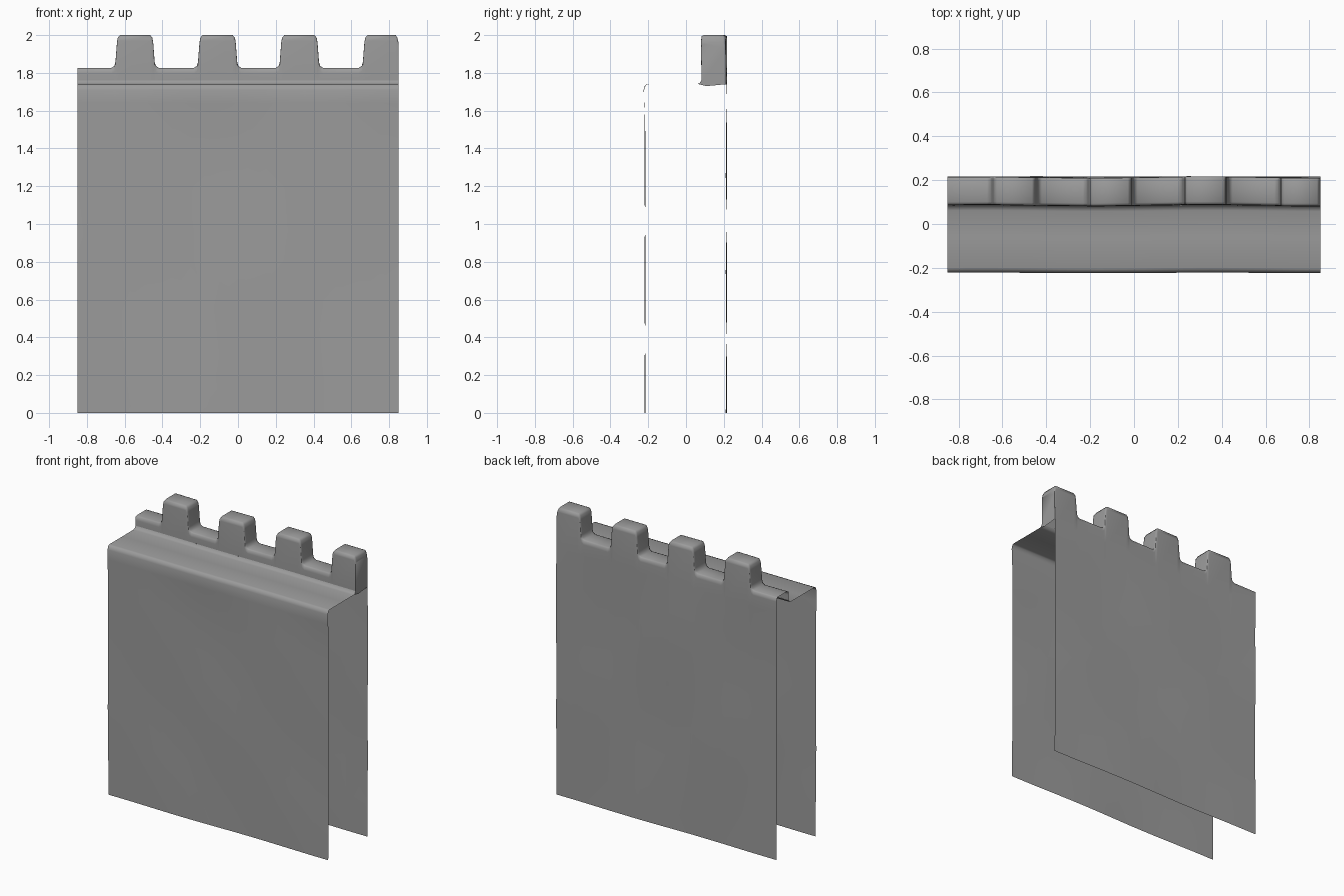
import bpy, bmesh
from math import sin

if "Cube" in bpy.data.objects:
    bpy.data.objects.remove(bpy.data.objects["Cube"])

HALF = 0.85                       # half the wall length
FRONT, INNER, BACK = -0.217, 0.084, 0.214
WALK, SILL, TOP = 1.74, 1.827, 2.0

stone = bpy.data.materials.new("dark_grey_stone")
stone.diffuse_color = (0.33, 0.33, 0.33, 1)
stone.use_nodes = True
stone.node_tree.nodes["Principled BSDF"].inputs["Base Color"].default_value = stone.diffuse_color


def make_object(name, bm):
    bmesh.ops.remove_doubles(bm, verts=bm.verts, dist=0.0005)
    for v in bm.verts:            # slight unevenness of the masonry
        v.co.y += 0.004 * sin(6 * v.co.x + 1.5 * v.co.z) * sin(5 * v.co.z + 1.2)
    bmesh.ops.recalc_face_normals(bm, faces=bm.faces)
    mesh = bpy.data.meshes.new(name)
    bm.to_mesh(mesh)
    bm.free()
    mesh.materials.append(stone)
    obj = bpy.data.objects.new(name, mesh)
    bpy.context.collection.objects.link(obj)
    bpy.ops.object.select_all(action='DESELECT')
    obj.select_set(True)
    bpy.context.view_layer.objects.active = obj
    bpy.ops.object.shade_smooth_by_angle(angle=1.2)
    return obj


def loft(bm, rows):
    """Quads between consecutive rows of points."""
    verts = [[bm.verts.new(p) for p in r] for r in rows]
    for a, b in zip(verts, verts[1:]):
        for i in range(len(a) - 1):
            bm.faces.new((a[i], a[i + 1], b[i + 1], b[i]))


# Front wall sheet and walkway, swept along x (open ends and underside)
bm = bmesh.new()
section = [(FRONT, 0.2 * i) for i in range(8)]
section += [(FRONT - 0.002, 1.55), (FRONT - 0.004, 1.64), (FRONT - 0.006, 1.71),
            (FRONT + 0.002, 1.735), (FRONT + 0.016, WALK), (-0.06, WALK), (0.06, WALK),
            (INNER - 0.008, WALK + 0.006), (INNER, WALK + 0.02)]
loft(bm, [[(HALF - 0.1 * i, y, z) for y, z in section] for i in range(18)])
make_object("front_wall_and_walkway", bm)

# Crenellated outline: flared foot, slight taper, rounded top corners
flank = [(-0.125, SILL), (-0.110, SILL + 0.01), (-0.104, SILL + 0.03), (-0.096, 1.96),
         (-0.092, 1.985), (-0.080, TOP)]
outline = [(-HALF, SILL)]
for cx in (-0.545, -0.108, 0.325):
    outline += [(cx + x, z) for x, z in flank]
    outline += [(cx - x, z) for x, z in reversed(flank)]
outline += [(0.765 + x, z) for x, z in flank]
outline += [(0.835, TOP), (0.844, 1.985), (HALF, 1.96)]


def row(y, drop=0.0):
    """Crenellated outline at depth y, lowered by drop."""
    return [(x, y, z - drop) for x, z in outline]


def level(y, z):
    """Straight horizontal row at depth y."""
    return [(x, y, z) for x, _ in outline]


# Parapet: inner face, rounded top surface, full-height back wall
bm = bmesh.new()
loft(bm, [level(INNER, WALK + 0.02), row(INNER, 0.03), row(INNER + 0.002, 0.006),
          row(INNER + 0.014), row(BACK - 0.014), row(BACK - 0.002, 0.006),
          row(BACK, 0.03)] + [level(BACK, z) for z in
                              (1.72, 1.5, 1.25, 1.0, 0.75, 0.5, 0.25, 0)])
# Closed right end of the last merlon
end = [(0.07, WALK), (0.11, 1.73), (BACK, WALK), (BACK, 1.93), (BACK - 0.002, 1.954),
       (BACK - 0.014, 1.96), (INNER + 0.014, 1.96), (INNER + 0.002, 1.954),
       (INNER, 1.93), (INNER, 1.76)]
bm.faces.new([bm.verts.new((HALF, y, z)) for y, z in end])
make_object("crenellated_parapet_and_back_wall", bm)
